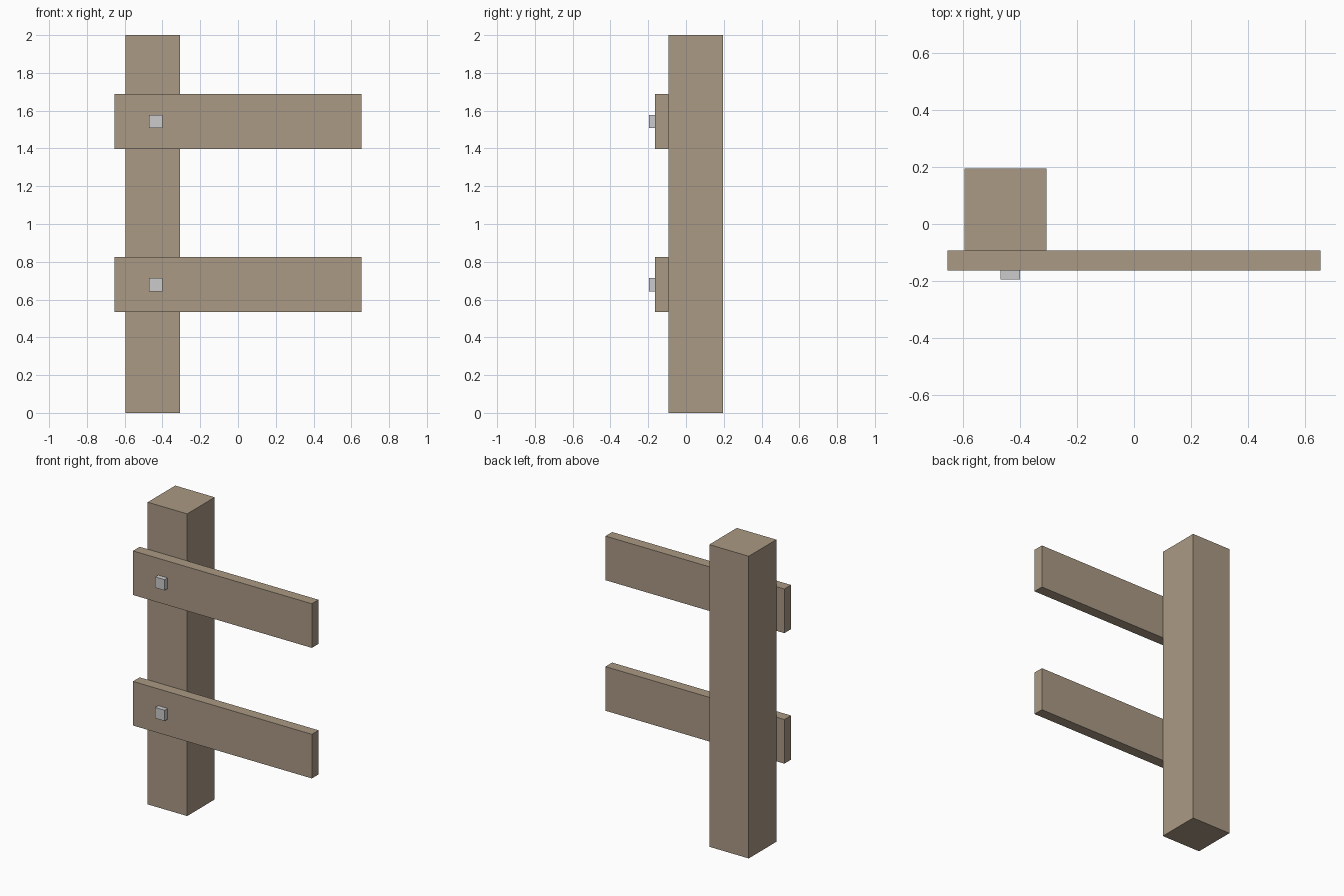
import bpy

if "Cube" in bpy.data.objects:
    bpy.data.objects.remove(bpy.data.objects["Cube"])

wood = bpy.data.materials.new("wood")
wood.diffuse_color = (0.40, 0.32, 0.23, 1)
wood.use_nodes = True
wood.node_tree.nodes["Principled BSDF"].inputs["Base Color"].default_value = wood.diffuse_color


def box(name, x, y, z, material=None):
    """Box spanning the given (min, max) ranges."""
    bpy.ops.mesh.primitive_cube_add(
        size=1, location=[(a + b) / 2 for a, b in (x, y, z)])
    obj = bpy.context.object
    obj.name = name
    obj.scale = [b - a for a, b in (x, y, z)]
    bpy.ops.object.transform_apply(location=False, rotation=False, scale=True)
    if material:
        obj.data.materials.append(material)
    return obj


# Upright square post
box("post", (-0.596, -0.307), (-0.093, 0.195), (0, 2), wood)

# Two horizontal rails, each held by a square bolt head
for label, z in (("lower", 0.533), ("upper", 1.397)):
    box(label + "_rail", (-0.655, 0.655), (-0.163, -0.093), (z, z + 0.292), wood)
    box(label + "_bolt", (-0.47, -0.401), (-0.195, -0.163), (z + 0.11, z + 0.181))
